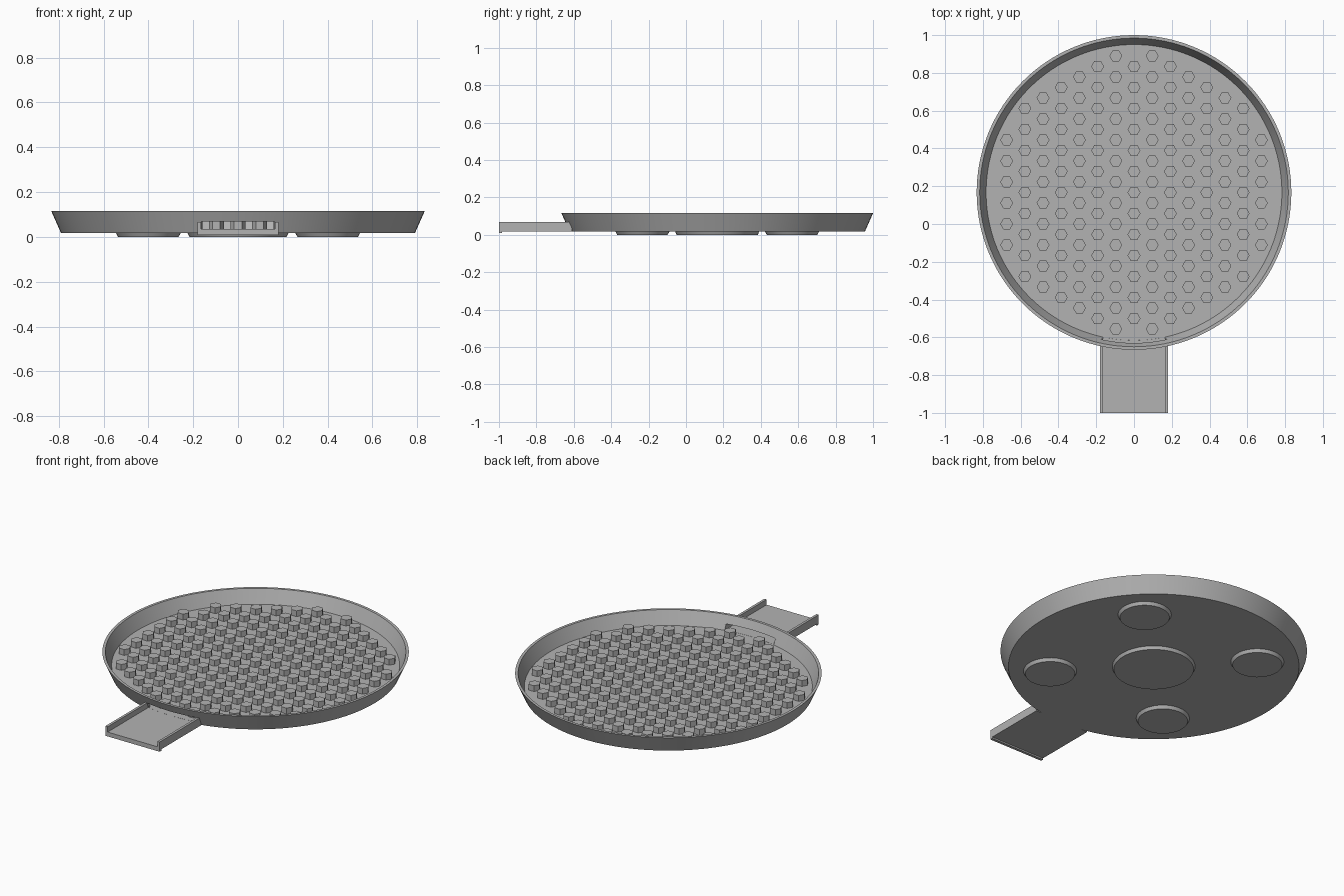
import bpy, bmesh, math
from mathutils import Matrix, Vector

if "Cube" in bpy.data.objects:
    bpy.data.objects.remove(bpy.data.objects["Cube"], do_unlink=True)

CENTRE_Y = 0.167
FLOOR_BOTTOM, FLOOR_TOP = 0.018, 0.035

grey = bpy.data.materials.new("plain grey")
grey.use_nodes = True
colour = (0.45, 0.45, 0.45, 1)
grey.diffuse_color = colour
grey.node_tree.nodes["Principled BSDF"].inputs["Base Color"].default_value = colour


def finish(name, bm, smooth=False):
    bmesh.ops.recalc_face_normals(bm, faces=bm.faces)
    mesh = bpy.data.meshes.new(name)
    bm.to_mesh(mesh)
    bm.free()
    obj = bpy.data.objects.new(name, mesh)
    bpy.context.collection.objects.link(obj)
    mesh.materials.append(grey)
    if smooth:
        shade(obj)
    return obj


def shade(obj):
    bpy.ops.object.select_all(action='DESELECT')
    obj.select_set(True)
    bpy.context.view_layer.objects.active = obj
    bpy.ops.object.shade_smooth_by_angle(angle=math.radians(30))


def add_cone(bm, x, y, z0, z1, r0, r1, sides, turn=0):
    place = Matrix.Translation((x, y, (z0 + z1) / 2)) @ Matrix.Rotation(turn, 4, 'Z')
    bmesh.ops.create_cone(bm, cap_ends=True, segments=sides, radius1=r0,
                          radius2=r1, depth=z1 - z0, matrix=place)


def add_box(bm, low, high):
    low, high = Vector(low), Vector(high)
    bmesh.ops.create_cube(bm, size=1, matrix=Matrix.Translation((low + high) / 2)
                          @ Matrix.Diagonal((*(high - low), 1)))


# Round tray: floor, flared wall and flat rim, turned from one profile
profile = [(0, FLOOR_BOTTOM), (0.79, FLOOR_BOTTOM), (0.833, 0.115),
           (0.817, 0.115), (0.783, FLOOR_TOP), (0, FLOOR_TOP)]
bm = bmesh.new()
verts = [bm.verts.new((r, 0, z)) for r, z in profile]
edges = [bm.edges.new(pair) for pair in zip(verts, verts[1:])]
bmesh.ops.spin(bm, geom=verts + edges, cent=(0, 0, 0), axis=(0, 0, 1),
               angle=math.tau, steps=128, use_merge=True)
bmesh.ops.remove_doubles(bm, verts=bm.verts, dist=0.0001)
bmesh.ops.translate(bm, verts=bm.verts, vec=(0, CENTRE_Y, 0))
tray = finish("tray", bm)

# Slot through the wall at the handle
bm = bmesh.new()
add_box(bm, (-0.163, -0.75, FLOOR_TOP + 0.0005), (0.163, -0.55, 0.068))
cutter = finish("slot_cutter", bm)
cut = tray.modifiers.new("slot", 'BOOLEAN')
cut.operation = 'DIFFERENCE'
cut.solver = 'EXACT'
cut.object = cutter
bpy.context.view_layer.objects.active = tray
bpy.ops.object.modifier_apply(modifier=cut.name)
bpy.data.objects.remove(cutter, do_unlink=True)
shade(tray)

# Hexagonal pegs on a staggered grid
PITCH = 0.1112
bm = bmesh.new()
for col in range(-7, 8):
    x = col * PITCH * math.sqrt(3) / 2
    for row in range(-8, 8):
        y = (row + (col % 2) / 2) * PITCH
        if math.hypot(x, y) < 0.75:
            add_cone(bm, x, CENTRE_Y + y, FLOOR_TOP - 0.005, 0.07,
                     0.034, 0.034, 6, math.pi / 6)
finish("pegs", bm)

# Round feet: a large one in the middle and four around it
bm = bmesh.new()
add_cone(bm, 0, CENTRE_Y, 0, FLOOR_BOTTOM + 0.002, 0.217, 0.226, 64)
for sx in (-1, 1):
    for sy in (-1, 1):
        add_cone(bm, sx * 0.4, CENTRE_Y + sy * 0.4, 0, FLOOR_BOTTOM + 0.002,
                 0.135, 0.146, 48)
finish("feet", bm, smooth=True)

# Channel handle: one outline pushed back from the front edge
half = [(0.18, FLOOR_BOTTOM), (0.18, 0.067), (0.165, 0.067), (0.165, FLOOR_TOP)]
outline = half + [(-x, z) for x, z in reversed(half)]
bm = bmesh.new()
face = bm.faces.new([bm.verts.new((x, -1, z)) for x, z in outline])
back = bmesh.ops.extrude_face_region(bm, geom=[face])["geom"]
bmesh.ops.translate(bm, verts=[v for v in back if isinstance(v, bmesh.types.BMVert)],
                    vec=(0, 0.39, 0))
finish("handle", bm)

# Small lip under the front edge of the handle
bm = bmesh.new()
add_box(bm, (-0.18, -1, 0.009), (0.18, -0.984, FLOOR_BOTTOM + 0.002))
finish("handle_lip", bm)
